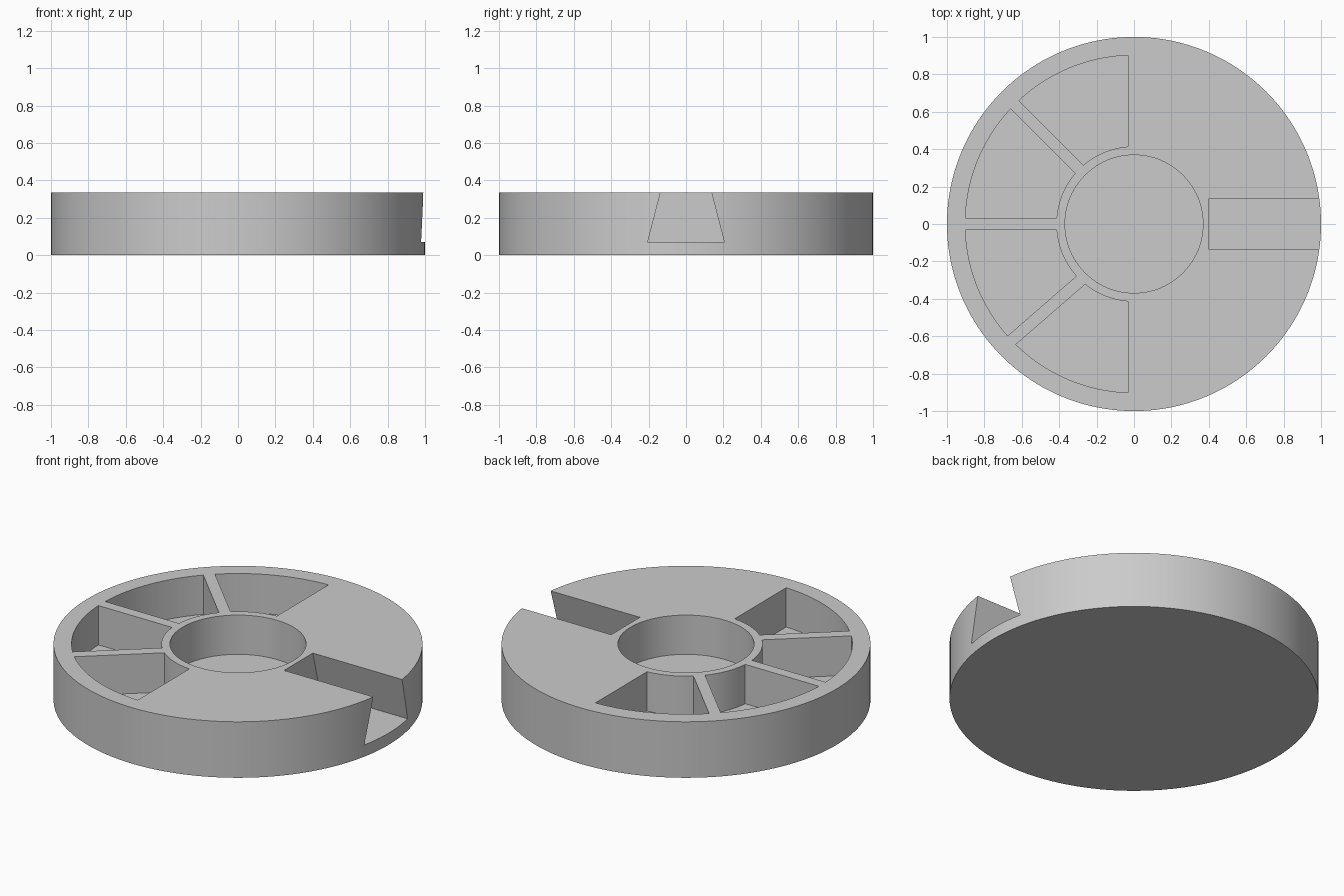
import bpy, bmesh
from math import radians, asin, sin, cos, pi

HEIGHT = 0.335
TOP = 0.40          # cutters reach above the disc
POCKET_FLOOR = 0.10
SLOT_FLOOR = 0.07

cube = bpy.data.objects.get("Cube")
if cube:
    bpy.data.objects.remove(cube, do_unlink=True)

grey = bpy.data.materials.new("plain grey")
grey.use_nodes = True
colour = (0.6, 0.6, 0.6, 1)
grey.diffuse_color = colour
grey.node_tree.nodes["Principled BSDF"].inputs["Base Color"].default_value = colour


def prism(name, lower, upper, z0, z1):
    """Solid between two matching outlines."""
    bm = bmesh.new()
    a = [bm.verts.new((x, y, z0)) for x, y in lower]
    b = [bm.verts.new((x, y, z1)) for x, y in upper]
    bm.faces.new(a[::-1])
    bm.faces.new(b)
    for i in range(len(a)):
        j = (i + 1) % len(a)
        bm.faces.new((a[i], a[j], b[j], b[i]))
    bmesh.ops.recalc_face_normals(bm, faces=bm.faces)
    mesh = bpy.data.meshes.new(name)
    bm.to_mesh(mesh)
    bm.free()
    mesh.materials.append(grey)
    obj = bpy.data.objects.new(name, mesh)
    bpy.context.collection.objects.link(obj)
    return obj


def arc(radius, start, end, steps):
    return [(radius * cos(start + (end - start) * i / steps),
             radius * sin(start + (end - start) * i / steps))
            for i in range(steps + 1)]


def circle(radius, steps):
    return arc(radius, 0, 2 * pi, steps)[:-1]


def pocket_outline(wall_a, wall_b, inner=0.415, outer=0.902):
    """Ring sector between two walls, each given as (angle, sideways offset)."""
    def at(wall, r):
        return radians(wall[0]) + asin(wall[1] / r)
    return (arc(outer, at(wall_a, outer), at(wall_b, outer), 24)
            + arc(inner, at(wall_b, inner), at(wall_a, inner), 24))


# Disc body
disc = prism("disc_body", circle(1, 160), circle(1, 160), 0, HEIGHT)

# Central bore
bore = circle(0.369, 96)
cutters = [prism("bore_cutter", bore, bore, POCKET_FLOOR, TOP)]

# Four pockets between the spokes
half = 0.032
spokes = [(90, 0), (135, 0), (180, 0), (221, 0.04), (270, 0)]
for (a, off_a), (b, off_b) in zip(spokes, spokes[1:]):
    outline = pocket_outline((a, off_a + half), (b, off_b - half))
    cutters.append(prism("pocket_cutter", outline, outline, POCKET_FLOOR, TOP))

# Dovetail slot, wider at its floor


def slot(w):
    return [(0.4, -w), (1.1, -w), (1.1, w), (0.4, w)]


cutters.append(prism("slot_cutter", slot(0.205), slot(0.119), SLOT_FLOOR, TOP))

# Cut everything out of the disc
bpy.context.view_layer.objects.active = disc
for cutter in cutters:
    cutter.hide_render = True
    mod = disc.modifiers.new("cut", 'BOOLEAN')
    mod.operation = 'DIFFERENCE'
    mod.solver = 'EXACT'
    mod.object = cutter
    bpy.ops.object.modifier_apply(modifier=mod.name)
    bpy.data.objects.remove(cutter, do_unlink=True)

bpy.ops.object.select_all(action='DESELECT')
disc.select_set(True)
bpy.ops.object.shade_smooth_by_angle(angle=radians(30))
